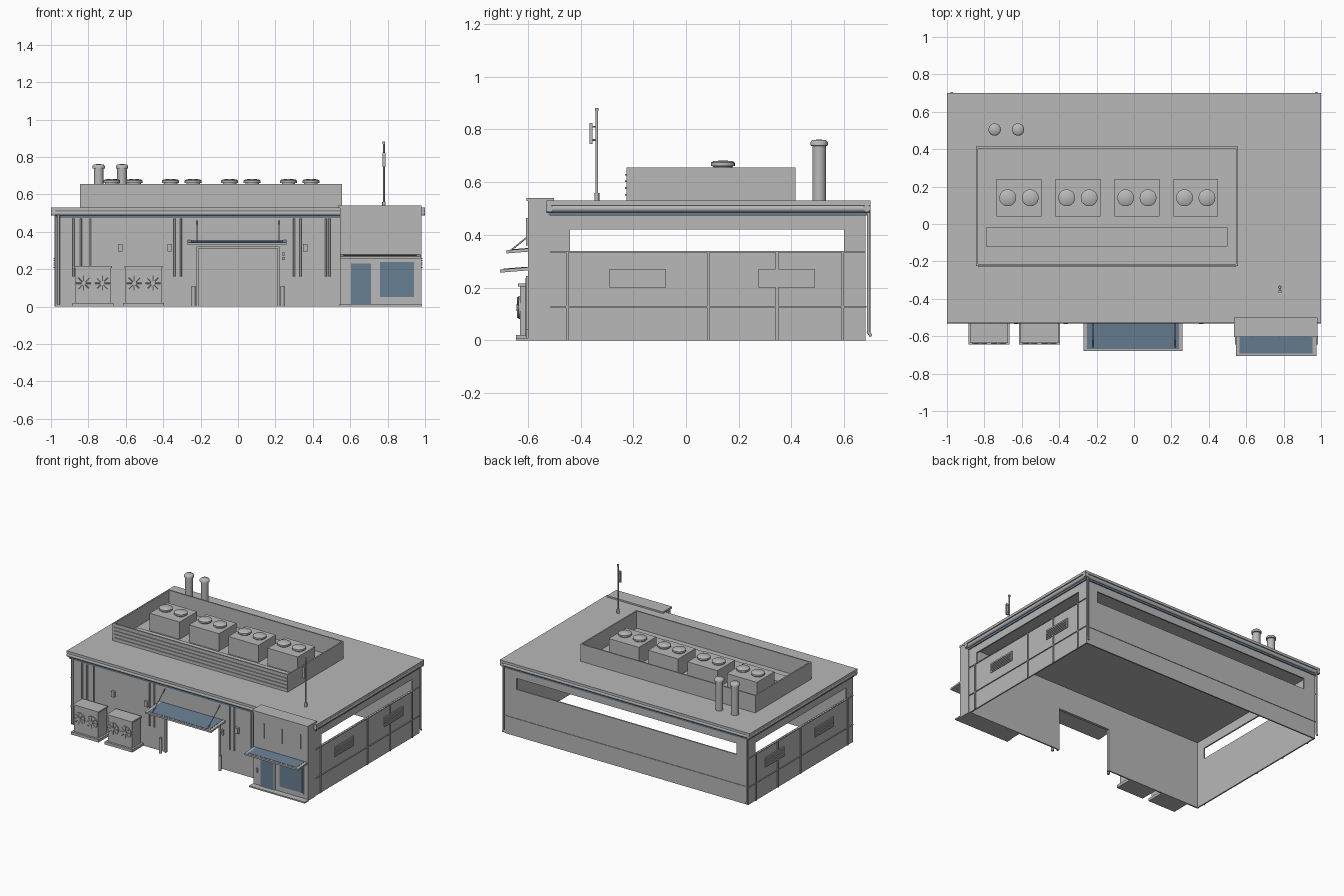
import bpy, bmesh, math
from mathutils import Vector

old = bpy.data.objects.get("Cube")
if old:
    bpy.data.objects.remove(old, do_unlink=True)


def material(name, rgb):
    mat = bpy.data.materials.new(name)
    mat.use_nodes = True
    colour = (*rgb, 1)
    mat.diffuse_color = colour
    mat.node_tree.nodes["Principled BSDF"].inputs["Base Color"].default_value = colour
    return mat


GREY = material("concrete grey", (.48, .48, .48))
BLUE = material("glass blue", (.14, .215, .29))


def add_object(name, bm, mat, smooth=False):
    bmesh.ops.recalc_face_normals(bm, faces=bm.faces)
    mesh = bpy.data.meshes.new(name)
    bm.to_mesh(mesh)
    bm.free()
    mesh.materials.append(mat)
    obj = bpy.data.objects.new(name, mesh)
    bpy.context.collection.objects.link(obj)
    if smooth:
        bpy.ops.object.select_all(action='DESELECT')
        obj.select_set(True)
        bpy.context.view_layer.objects.active = obj
        bpy.ops.object.shade_smooth_by_angle(angle=math.radians(50))
    return obj


def box(name, xs, ys, zs, mat=GREY, slope=0):
    """Box from three ranges; slope raises it towards the back."""
    bm = bmesh.new()
    bmesh.ops.create_cube(bm, size=1)
    for v in bm.verts:
        v.co = Vector(r[0] if c < 0 else r[1] for c, r in zip(v.co, (xs, ys, zs)))
        v.co.z += slope * (v.co.y - ys[0])
    return add_object(name, bm, mat)


def tube(name, start, end, radius, mat=GREY, sides=12):
    start, end = Vector(start), Vector(end)
    axis = end - start
    bm = bmesh.new()
    bmesh.ops.create_cone(bm, cap_ends=True, segments=sides, radius1=radius,
                          radius2=radius, depth=axis.length)
    turn = axis.to_track_quat('Z', 'Y')
    for v in bm.verts:
        v.co = turn @ v.co + (start + end) / 2
    return add_object(name, bm, mat, True)


def lathe(name, x, y, profile, sides=24):
    """Turned part from (radius, height) points."""
    bm = bmesh.new()
    rim = [bm.verts.new((r, 0, z)) for r, z in profile]
    edges = [bm.edges.new(pair) for pair in zip(rim, rim[1:])]
    bmesh.ops.spin(bm, geom=rim + edges, axis=(0, 0, 1), cent=(0, 0, 0),
                   angle=math.tau, steps=sides, use_duplicate=False)
    bmesh.ops.remove_doubles(bm, verts=bm.verts, dist=.0002)
    bmesh.ops.translate(bm, verts=bm.verts, vec=(x, y, 0))
    return add_object(name, bm, GREY, True)


# Main shell
LEFT, FRONT, BACK, TOP = .975, -.515, .68, .49
THICK = .01
SILL, HEAD = .34, .42
for sign, side in ((1, "left"), (-1, "right")):
    xs = sorted((sign * LEFT, sign * (LEFT - THICK)))
    box(side + "_wall_lower", xs, (FRONT, BACK), (0, SILL))
    box(side + "_wall_upper", xs, (FRONT, BACK), (HEAD, TOP))
    box(side + "_wall_front_pier", xs, (FRONT, -.44), (SILL, HEAD))
    box(side + "_wall_back_pier", xs, (.6, BACK), (SILL, HEAD))
    box(side + "_front_wall", sorted((sign * LEFT, sign * .21)),
        (FRONT, FRONT + THICK), (0, TOP))
    box(side + "_back_pier", sorted((sign * LEFT, sign * .88)),
        (BACK - THICK, BACK), (SILL, HEAD))

    # Ribs, seams and vents on the side walls
    outer = sorted((sign * LEFT, sign * (LEFT + .006)))
    for y in (-.45, .085, .345, .595):
        box(side + "_wall_rib", outer, (y - .005, y + .005), (0, SILL))
    for z in (.125, SILL - .006):
        box(side + "_wall_seam", outer, (FRONT, BACK), (z, z + .005))
    for y in (-.29, .275):
        box(side + "_vent", outer, (y, y + .215), (.2, .27))
        for i in range(5):
            z = .207 + i * .012
            box(side + "_vent_slat", sorted((sign * LEFT, sign * (LEFT + .011))),
                (y + .01, y + .205), (z, z + .005))

    # Corner downpipes
    tube(side + "_back_downpipe", (sign * .975, .693, .03),
         (sign * .975, .693, TOP), .006)
    tube(side + "_downpipe_spout", (sign * .975, .69, .035),
         (sign * .975, .702, .015), .006)
tube("front_downpipe", (-.96, -.523, .01), (-.96, -.523, TOP), .007)
box("front_lintel", (-.21, .21), (FRONT, FRONT + THICK), (.31, TOP))
box("back_wall_lower", (-LEFT, LEFT), (BACK - THICK, BACK), (0, SILL))
box("back_wall_upper", (-LEFT, LEFT), (BACK - THICK, BACK), (HEAD, TOP))
box("back_wall_seam", (-LEFT, LEFT), (BACK, BACK + .004), (.125, .13))

# Roof slab with rounded gutter and blue band below
box("roof_slab", (-1, 1), (-.53, .7), (.512, .53))
box("roof_underside", (-.985, .985), (-.52, .69), (.488, .512))
box("roof_band_front", (-.982, .982), (-.521, FRONT), (.473, .488), BLUE)
box("roof_band_back", (-.982, .982), (BACK, .687), (.473, .488), BLUE)
for sign in (1, -1):
    box("roof_band_side", sorted((sign * LEFT, sign * .982)), (-.521, .687),
        (.473, .488), BLUE)
    tube("side_gutter", (sign * .985, -.53, .5), (sign * .985, .7, .5), .014)
for y in (-.518, .686):
    tube("long_gutter", (-1, y, .5), (1, y, .5), .014)

# Door surround, bollards and canopy
for sign in (1, -1):
    box("door_jamb", sorted((sign * .21, sign * .222)), (-.525, FRONT), (0, .32))
    tube("bollard", (sign * .238, -.545, 0), (sign * .238, -.545, .11), .01)
    tube("canopy_rod", (sign * .22, -.66, .345), (sign * .22, -.518, .46), .003)
box("door_head", (-.222, .222), (-.525, FRONT), (.31, .322))


def canopy(name, x0, x1, y0, y1, z):
    box(name + "_frame", (x0, x1), (y0, y1), (z, z + .012), GREY, .08)
    box(name + "_glass", (x0 + .02, x1 - .02), (y0 + .012, y1 - .002),
        (z + .0125, z + .015), BLUE, .08)


canopy("door_canopy", -.27, .26, -.68, FRONT, .33)
canopy("tower_canopy", .545, .975, -.705, -.6, .257)

# Corner tower
box("entrance_tower", (.545, .98), (-.6, FRONT), (0, .53))
box("tower_cap", (.535, .982), (-.605, -.5), (.528, .541))
box("tower_step", (.54, .985), (-.645, -.6), (0, .01))
box("tower_door_frame", (.595, .72), (-.606, -.6), (.01, .24))
box("tower_door_glass", (.605, .71), (-.609, -.606), (.015, .23), BLUE)
box("tower_window_frame", (.75, .95), (-.606, -.6), (.04, .245))
box("tower_window_glass", (.76, .94), (-.609, -.606), (.05, .237), BLUE)
box("door_keypad", (.568, .582), (-.608, -.6), (.1, .13))
for x in (.63, .775, .92):
    box("tower_strip", (x - .003, x + .003), (-.606, -.6), (.36, .465))

# Conduits and fittings on the front wall
for x, bottom in ((-.88, .16), (-.84, .2), (-.79, .2), (-.34, .16), (-.305, .16),
                  (.3, .16), (.335, .16), (.47, .16), (.49, .16)):
    tube("wall_conduit", (x, -.521, bottom), (x, -.521, .47), .005, GREY, 8)
for x in (-.63, -.365, .36):
    box("wall_lamp", (x - .012, x + .012), (-.535, FRONT), (.295, .335))
for z in (.25, .272):
    box("door_switch", (.235, .25), (-.527, FRONT), (z, z + .016))

# Ground level cooling units
for x in (-.775, -.505):
    box("cooler_base", (x - .11, x + .11), (-.645, FRONT), (0, .02))
    box("cooler_body", (x - .096, x + .096), (-.63, -.53), (.02, .205))
    box("cooler_lid", (x - .102, x + .102), (-.637, -.527), (.205, .216))
    for fan in (x - .05, x + .05):
        tube("cooler_fan", (fan, -.63, .125), (fan, -.636, .125), .043, GREY, 24)
        tube("cooler_hub", (fan, -.636, .125), (fan, -.643, .125), .013)
        for i in range(8):
            a = i * math.tau / 8
            tube("cooler_spoke", (fan, -.638, .125),
                 (fan + .04 * math.cos(a), -.638, .125 + .04 * math.sin(a)),
                 .003, GREY, 6)

# Rooftop screen with louvred front
X0, X1, Y0, Y1 = -.845, .555, -.225, .415
ROOF, RIM = .53, .655
box("screen_front", (X0, X1), (Y0, Y0 + THICK), (ROOF, RIM))
box("screen_back", (X0, X1), (Y1 - THICK, Y1), (ROOF, RIM))
box("screen_right", (X0, X0 + THICK), (Y0, Y1), (ROOF, RIM))
box("screen_left", (X1 - THICK, X1), (Y0, Y1), (ROOF, RIM))
for i in range(4):
    z = .55 + i * .025
    box("screen_louvre", (X0 + .01, X1 - .01), (Y0 - .006, Y0), (z, z + .006))

# Rooftop equipment
box("roof_duct", (-.79, .5), (-.12, -.02), (ROOF, .56))
for i in range(4):
    x = -.615 + i * .315
    box("roof_unit", (x - .12, x + .12), (.04, .24), (ROOF, RIM))
    for fan in (x - .06, x + .06):
        lathe("roof_fan", fan, .14, [(.036, RIM), (.036, .66), (.045, .662),
                                     (.045, .674), (.036, .68), (0, .683)])

# Chimneys
for x in (-.745, -.62):
    lathe("chimney", x, .505, [(.026, ROOF), (.026, .737), (.033, .739),
                               (.033, .752), (.026, .76), (0, .762)])

# Antenna mast
tube("antenna_foot", (.78, -.338, ROOF), (.78, -.338, .56), .009)
tube("antenna_mast", (.78, -.338, ROOF), (.78, -.338, .87), .005)
tube("antenna_tip", (.78, -.338, .87), (.78, -.338, .882), .007)
box("antenna_panel", (.772, .788), (-.367, -.355), (.745, .825))
for z in (.76, .81):
    tube("antenna_bracket", (.78, -.36, z), (.78, -.338, z), .003, GREY, 6)
